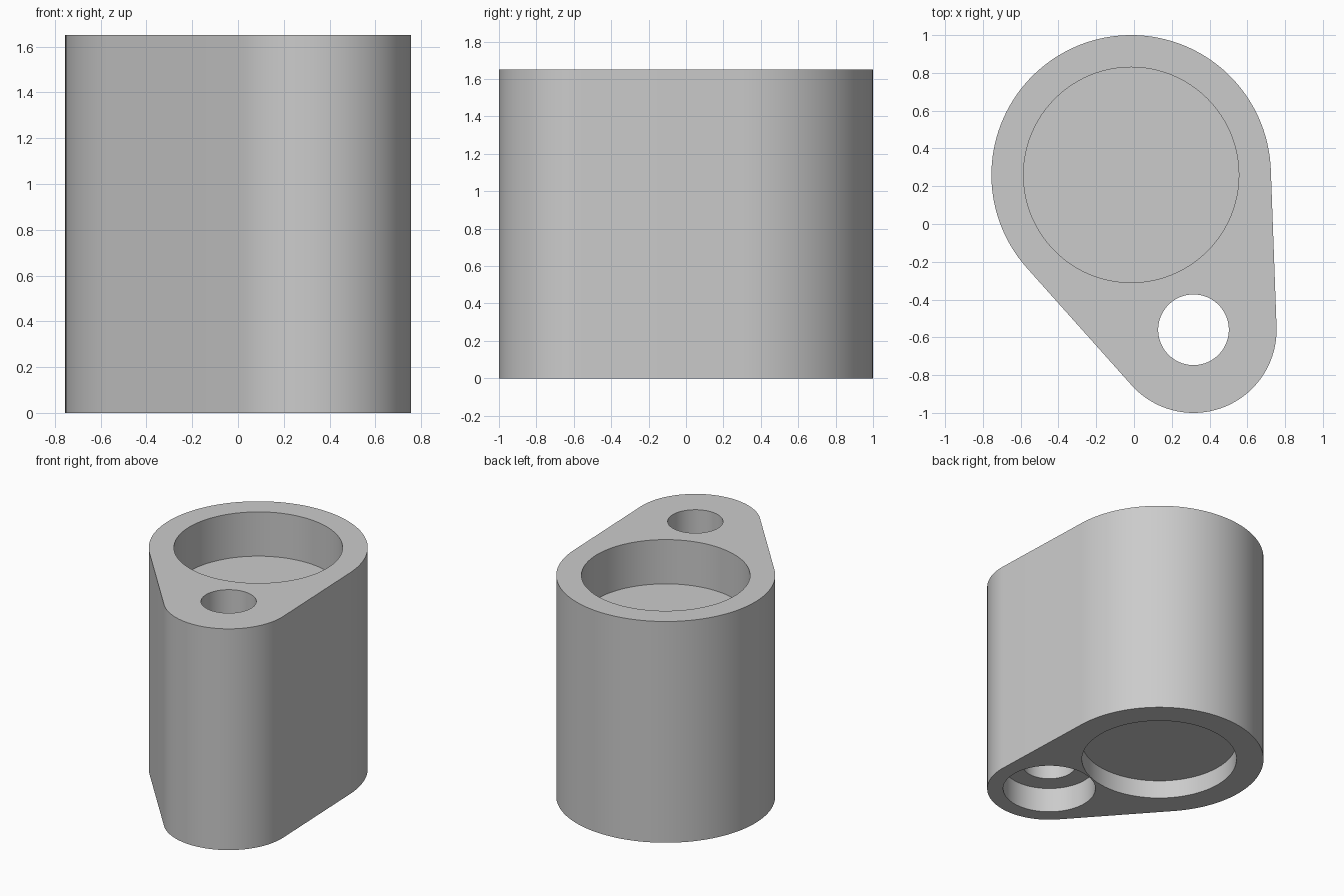
import bpy
import bmesh
from math import acos, atan2, cos, hypot, pi, sin

cube = bpy.data.objects.get("Cube")
if cube:
    bpy.data.objects.remove(cube, do_unlink=True)

HEIGHT = 1.65
BIG, BIG_R = (-0.015, 0.26), 0.74
SMALL, SMALL_R = (0.315, -0.56), 0.44

grey = bpy.data.materials.new("plain grey")
grey.use_nodes = True
colour = (0.6, 0.6, 0.6, 1)
grey.diffuse_color = colour
grey.node_tree.nodes["Principled BSDF"].inputs["Base Color"].default_value = colour


def arc(center, radius, start, end, steps):
    return [(center[0] + radius * cos(start + (end - start) * i / steps),
             center[1] + radius * sin(start + (end - start) * i / steps))
            for i in range(steps + 1)]


def prism(name, outline, bottom, top):
    """Extrude a counter-clockwise outline from bottom to top."""
    bm = bmesh.new()
    base = bm.faces.new([bm.verts.new((x, y, bottom)) for x, y in outline])
    result = bmesh.ops.extrude_face_region(bm, geom=[base], use_keep_orig=True)
    moved = [g for g in result["geom"] if isinstance(g, bmesh.types.BMVert)]
    bmesh.ops.translate(bm, verts=moved, vec=(0, 0, top - bottom))
    bmesh.ops.recalc_face_normals(bm, faces=bm.faces)
    mesh = bpy.data.meshes.new(name)
    bm.to_mesh(mesh)
    bm.free()
    mesh.materials.append(grey)
    obj = bpy.data.objects.new(name, mesh)
    bpy.context.collection.objects.link(obj)
    return obj


# Body: two round ends joined by their outer tangents
dx, dy = SMALL[0] - BIG[0], SMALL[1] - BIG[1]
aim = atan2(dy, dx)
spread = acos((BIG_R - SMALL_R) / hypot(dx, dy))
outline = arc(BIG, BIG_R, aim + spread, aim + 2 * pi - spread, 80)
outline += arc(SMALL, SMALL_R, aim - spread, aim + spread, 48)
body = prism("body", outline, 0, HEIGHT)

# Round recesses: top pocket, bottom pocket, through hole, counterbore
recesses = [
    ("top_pocket", BIG, 0.57, HEIGHT - 0.33, HEIGHT + 0.1),
    ("bottom_pocket", BIG, 0.548, -0.1, 0.14),
    ("through_hole", SMALL, 0.187, -0.2, HEIGHT + 0.2),
    ("counterbore", SMALL, 0.327, -0.1, 0.19),
]
bpy.context.view_layer.objects.active = body
for name, center, radius, bottom, top in recesses:
    cutter = prism(name, arc(center, radius, 0, 2 * pi, 96)[:-1], bottom, top)
    cutter.hide_render = True
    cut = body.modifiers.new(name, 'BOOLEAN')
    cut.operation = 'DIFFERENCE'
    cut.solver = 'EXACT'
    cut.object = cutter
    bpy.ops.object.modifier_apply(modifier=cut.name)
    bpy.data.objects.remove(cutter, do_unlink=True)

# Smooth walls with crisp rims
bpy.ops.object.select_all(action='DESELECT')
body.select_set(True)
bpy.ops.object.shade_smooth_by_angle()
